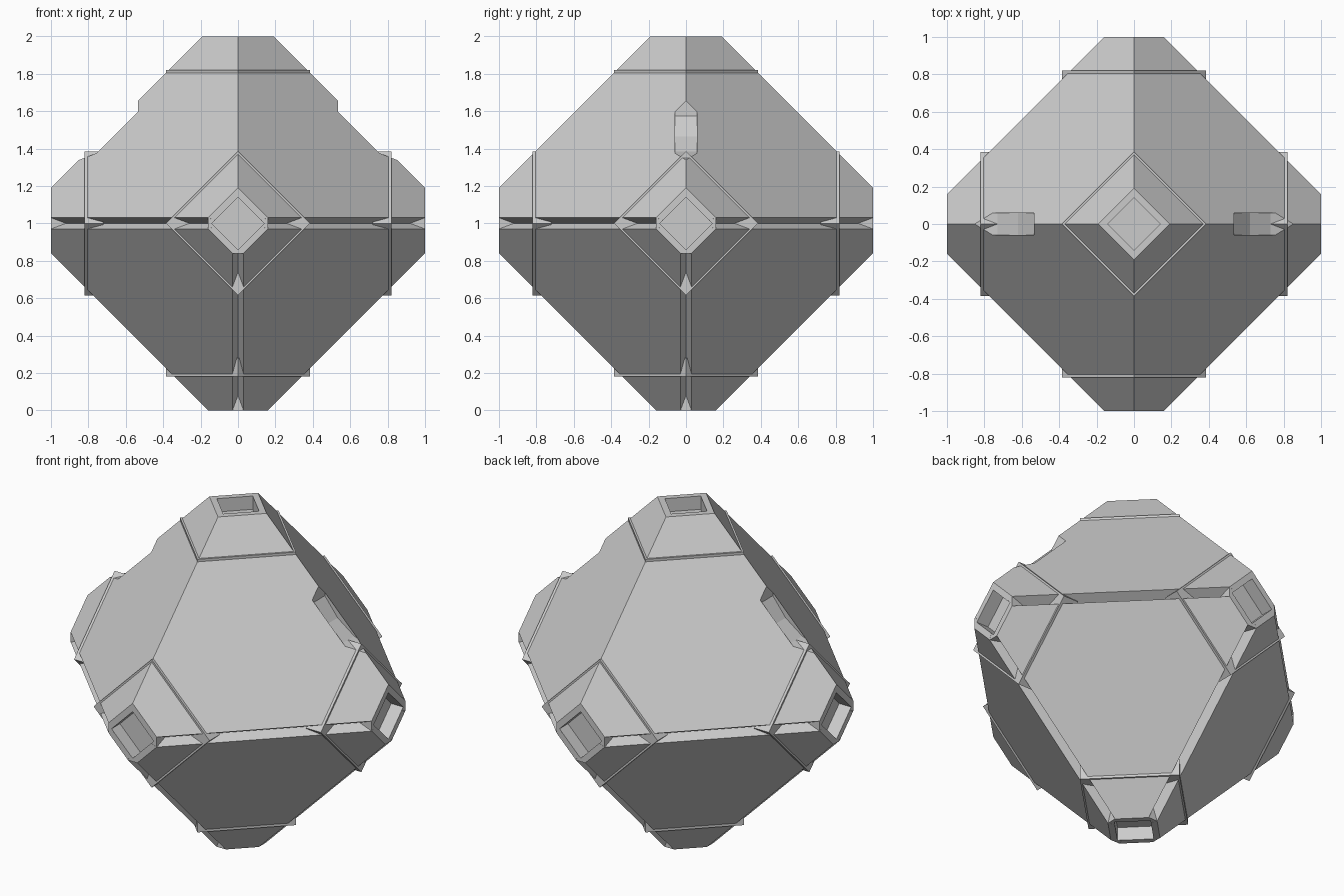
import bpy, bmesh, math
from mathutils import Vector

if "Cube" in bpy.data.objects:
    bpy.data.objects.remove(bpy.data.objects["Cube"])

C = Vector((0, 0, 1))
AX = [Vector((1, 0, 0)), Vector((0, 1, 0)), Vector((0, 0, 1))]


def hull(name, pts):
    """Convex flat-faced solid around points given relative to the centre."""
    bm = bmesh.new()
    for p in pts:
        bm.verts.new(Vector(p) + C)
    res = bmesh.ops.convex_hull(bm, input=bm.verts[:])
    bmesh.ops.dissolve_limit(bm, angle_limit=0.01, verts=bm.verts[:], edges=bm.edges[:])
    bmesh.ops.recalc_face_normals(bm, faces=bm.faces[:])
    me = bpy.data.meshes.new(name)
    bm.to_mesh(me)
    bm.free()
    ob = bpy.data.objects.new(name, me)
    bpy.context.scene.collection.objects.link(ob)
    return ob


def cut(ob, cutter):
    """Subtract a cutter and remove it."""
    m = ob.modifiers.new("cut", 'BOOLEAN')
    m.operation, m.solver, m.object = 'DIFFERENCE', 'EXACT', cutter
    cutter.hide_render = True
    with bpy.context.temp_override(object=ob, active_object=ob):
        bpy.ops.object.modifier_apply(modifier=m.name)
    bpy.data.objects.remove(cutter)


def diamond(name, axis, r, a, b, chamfer=None):
    """Diamond prism along an axis from a to b, corners optionally clipped."""
    n = axis
    k = [i for i in range(3) if abs(n[i]) < 0.5]
    c = chamfer or r
    pts = []
    for h in (a, b):
        for i, j in (k, k[::-1]):
            for s in (-1, 1):
                for t in (-1, 1):
                    pts.append(n * h + AX[i] * s * c + AX[j] * t * (r - c))
    return hull(name, list({tuple(round(q, 5) + 0.0 for q in p) for p in pts}))


TIPS = [a * s for a in AX for s in (-1, 1)]

# Main body: octahedron with flattened tips
body = hull("body", [t + a * s * 0.19 for t in TIPS for a in AX
                     if abs(a.dot(t)) < 0.5 for s in (-1, 1)])

# V grooves along the equator and the lower edges
X, Y, Z = AX
edges = [(X * s, Y * t) for s in (-1, 1) for t in (-1, 1)]
edges += [(a * s, -Z) for a in (X, Y) for s in (-1, 1)]
for u, v in edges:
    w = u.cross(v)
    pts = [(u + v) * (d / 2) + (u - v) * t + w * h
           for t in (-0.5, 0.5)
           for d, h in ((1.08, 0), (1.32, 0.09), (1.32, -0.09))]
    cut(body, hull("groove_cutter", pts))

# Scooped notches on the two upper side edges, cut in convex slices
scoop = [(0.535, 0.575), (0.62, 0.465), (0.73, 0.385), (0.86, 0.335)]
for s in (-1, 1):
    prof = scoop + [(0.86, 0.8), (0.535, 0.8)]
    bm = bmesh.new()
    f = bm.faces.new([bm.verts.new((s * x, -0.06, z + 1)) for x, z in prof])
    ext = bmesh.ops.extrude_face_region(bm, geom=[f])["geom"]
    bmesh.ops.translate(bm, vec=(0, 0.12, 0),
                        verts=[g for g in ext if isinstance(g, bmesh.types.BMVert)])
    bmesh.ops.recalc_face_normals(bm, faces=bm.faces[:])
    cutter = hull("notch_cutter", [(0, 0, 0), (1, 0, 0), (0, 1, 0), (0, 0, 1)])
    bm.to_mesh(cutter.data)
    bm.free()
    cut(body, cutter)

# Each tip: socket recess, rim around it, raised collar behind it
for i, t in enumerate(TIPS):
    rim = diamond(f"tip_rim_{i}", t, 0.188, 0.8, 0.9995, 0.16)
    for ob in (body, rim):
        cut(ob, diamond("socket_cutter", t, 0.14, 0.92, 1.1))
    diamond(f"collar_{i}", t, 0.385, 0.72, 0.82)
